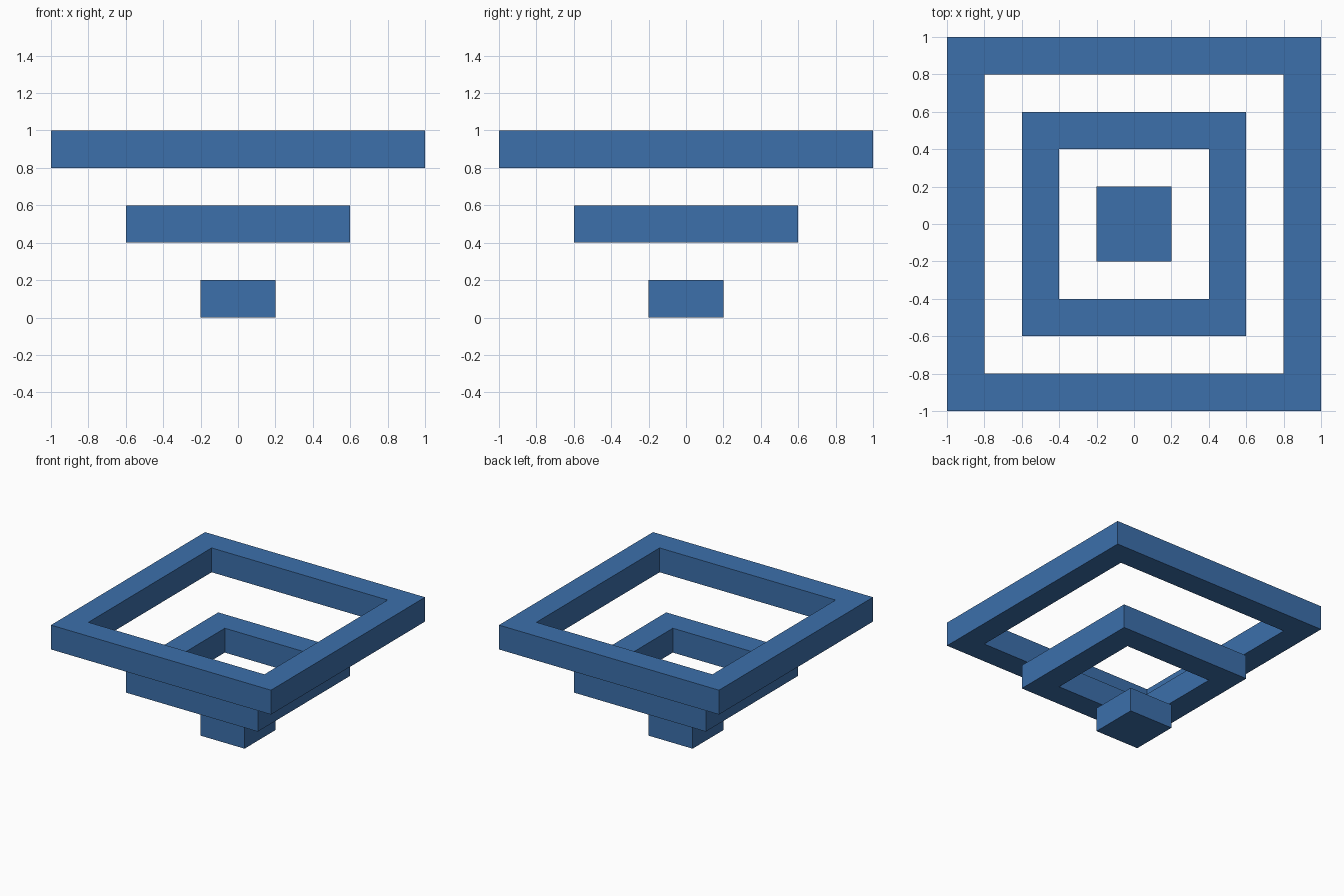
import bpy, bmesh

if "Cube" in bpy.data.objects:
    bpy.data.objects.remove(bpy.data.objects["Cube"])

blue = bpy.data.materials.new("blue")
blue.diffuse_color = (0.045, 0.16, 0.41, 1)
blue.use_nodes = True
blue.node_tree.nodes["Principled BSDF"].inputs["Base Color"].default_value = blue.diffuse_color

CORNERS = [(-1, -1), (1, -1), (1, 1), (-1, 1)]


def finish(name, bm):
    bmesh.ops.recalc_face_normals(bm, faces=bm.faces)
    mesh = bpy.data.meshes.new(name)
    bm.to_mesh(mesh)
    bm.free()
    mesh.materials.append(blue)
    bpy.context.collection.objects.link(bpy.data.objects.new(name, mesh))


def square_frame(name, outer, inner, z0, z1):
    """Sweep a rectangular section around a square with mitred corners."""
    bm = bmesh.new()
    section = [(outer, z0), (outer, z1), (inner, z1), (inner, z0)]
    rings = [[bm.verts.new((x * r, y * r, z)) for x, y in CORNERS] for r, z in section]
    for a, b in zip(rings, rings[1:] + rings[:1]):
        for i in range(4):
            j = (i + 1) % 4
            bm.faces.new((a[i], a[j], b[j], b[i]))
    finish(name, bm)


def block(name, half, z0, z1):
    bm = bmesh.new()
    bmesh.ops.create_cube(bm, size=1)
    for v in bm.verts:
        v.co = (v.co.x * 2 * half, v.co.y * 2 * half, z0 + (v.co.z + 0.5) * (z1 - z0))
    finish(name, bm)


# Solid block at the bottom, two floating frames above it
block("bottom_block", 0.2, 0.0, 0.2)
square_frame("middle_frame", 0.6, 0.4, 0.4, 0.6)
square_frame("top_frame", 1.0, 0.8, 0.8, 1.0)
